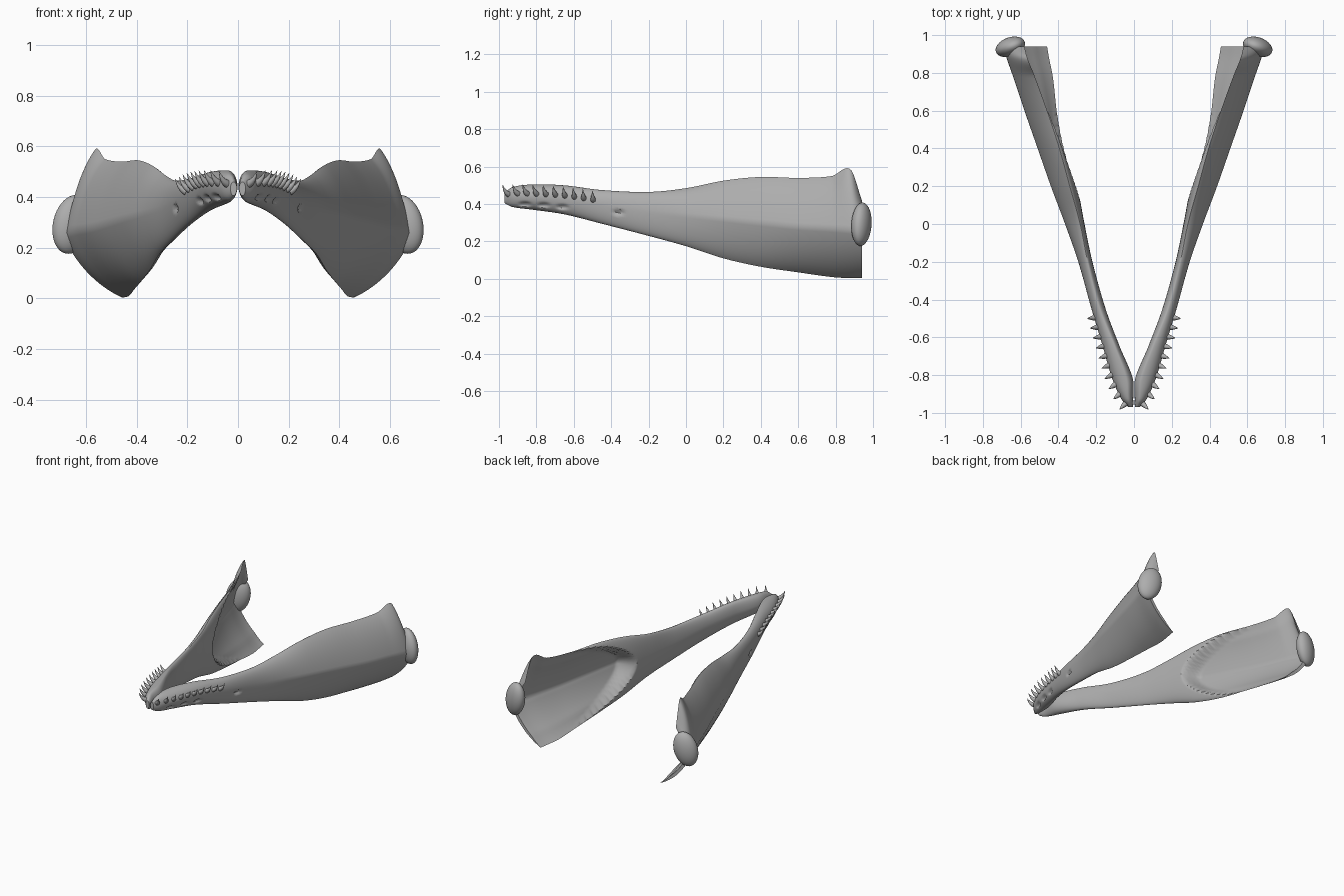
import bpy, bmesh, math
from mathutils import Vector, Matrix, Euler

if "Cube" in bpy.data.objects:
    bpy.data.objects.remove(bpy.data.objects["Cube"])

bone = bpy.data.materials.new("bone_grey")
bone.diffuse_color = (0.42, 0.42, 0.42, 1)
bone.use_nodes = True
bone.node_tree.nodes["Principled BSDF"].inputs["Base Color"].default_value = bone.diffuse_color

# y, top x, top z, outer x, middle z, bottom x, bottom z, inner x
SECTIONS = [
    (-.97, .018, .46, .03, .435, .018, .405, .004),
    (-.93, .03, .49, .065, .44, .03, .385, .004),
    (-.82, .04, .505, .115, .44, .06, .37, .006),
    (-.65, .10, .50, .165, .43, .115, .345, .075),
    (-.45, .18, .475, .225, .40, .185, .295, .15),
    (-.2, .245, .465, .295, .36, .255, .23, .22),
    (0, .285, .485, .365, .34, .31, .175, .262),
    (.2, .34, .525, .44, .32, .35, .11, .30),
    (.4, .395, .545, .51, .30, .385, .065, .35),
    (.6, .46, .54, .58, .28, .41, .035, .39),
    (.78, .525, .55, .64, .27, .43, .01, .42),
    (.88, .565, .585, .675, .26, .45, .004, .43),
    (.94, .58, .42, .69, .25, .46, .004, .44),
]
PITS = [(-.36, .355), (-.66, .385), (-.76, .395), (-.86, .40)]


def section(y):
    """Smoothly interpolated section values at y."""
    n = len(SECTIONS)
    i = max(k for k in range(n - 1) if SECTIONS[k][0] <= y + 1e-9)

    def slope(k, c):
        a, b = SECTIONS[max(k - 1, 0)], SECTIONS[min(k + 1, n - 1)]
        return (b[c] - a[c]) / (b[0] - a[0])
    p, q = SECTIONS[i], SECTIONS[i + 1]
    h = q[0] - p[0]
    t = (y - p[0]) / h
    return [(2*t**3 - 3*t*t + 1) * p[c] + (t**3 - 2*t*t + t) * h * slope(i, c)
            + (3*t*t - 2*t**3) * q[c] + (t**3 - t*t) * h * slope(i + 1, c)
            for c in range(1, 8)]


def smooth(t):
    t = min(max(t, 0), 1)
    return t * t * (3 - 2 * t)


def arc(s, top, side, bottom, round_mix):
    """Point on a bowed wall from top (s=0) through side to bottom (s=1)."""
    u = abs(2 * s - 1)
    end = top if s < .5 else bottom
    a = (1 - u) * math.pi / 2
    fx = round_mix * math.sin(a) + (1 - round_mix) * (1 - u)
    fz = round_mix * math.cos(a) + (1 - round_mix) * u
    return end[0] + (side[0] - end[0]) * fx, side[1] + (end[1] - side[1]) * fz


def wall_points(y, s):
    """Outer and inner wall points; the inner wall is hollowed at the rear."""
    tx, tz, ox, mz, bx, bz, ix = section(y)
    rear = smooth((y + .3) / .6)
    o = arc(s, (tx, tz), (ox, mz), (bx, bz), .95 - .5 * rear)
    i = arc(s, (tx, tz), (ix, mz), (bx, bz), .9)
    for py, pz in PITS:
        d = ((y - py) / .028) ** 2 + ((o[1] - pz) / .012) ** 2
        o = (o[0] - .014 * math.exp(-d * d), o[1])
    start = .13 + .5 * (2 * s - 1.0) ** 2
    hollow = smooth((y - start) / .05)
    edge = min(1, 6 * s, 6 * (1 - s))
    hx, hz = o[0] - .022 * edge, o[1] + .006 * edge * (s > .5)
    return o, (i[0] + (hx - i[0]) * hollow, i[1] + (hz - i[1]) * hollow)


def finish(name, bm, angle=40):
    bmesh.ops.recalc_face_normals(bm, faces=bm.faces)
    me = bpy.data.meshes.new(name)
    bm.to_mesh(me)
    bm.free()
    me.materials.append(bone)
    ob = bpy.data.objects.new(name, me)
    bpy.context.collection.objects.link(ob)
    mirror = ob.modifiers.new("mirror", 'MIRROR')
    mirror.use_mirror_merge = False
    bpy.ops.object.select_all(action='DESELECT')
    ob.select_set(True)
    bpy.context.view_layer.objects.active = ob
    bpy.ops.object.shade_smooth_by_angle(angle=math.radians(angle))
    return ob


# Jaw halves: lofted rings, solid in front and a thin open shell at the rear
bm = bmesh.new()
ROWS, M = 170, 32
rings = []
for r in range(ROWS + 1):
    y = -.97 + 1.91 * r / ROWS
    pts = [wall_points(y, k / M) for k in range(M + 1)]
    outer = [bm.verts.new((o[0], y, o[1])) for o, _ in pts]
    inner = [bm.verts.new((i[0], y, i[1])) for _, i in pts[1:-1]]
    rings.append((outer, [outer[0]] + inner + [outer[-1]]))
for a, b in zip(rings, rings[1:]):
    for w in (0, 1):
        for k in range(M):
            bm.faces.new((a[w][k], a[w][k + 1], b[w][k + 1], b[w][k]))
for o, i in (rings[0], rings[-1]):
    for k in range(M):
        bm.faces.new(list(dict.fromkeys((o[k], o[k + 1], i[k + 1], i[k]))))
finish("jaw_half", bm)

# Rear joint knobs
bm = bmesh.new()
mat = (Matrix.Translation((.655, .938, .292)) @ Euler((0, math.radians(-14), math.radians(-20))).to_matrix().to_4x4()
       @ Matrix.Diagonal((.078, .05, .118, 1)))
bmesh.ops.create_uvsphere(bm, u_segments=32, v_segments=20, radius=1, matrix=mat)
finish("joint_knob", bm)

# Teeth: curved cones leaning out of the front rim
bm = bmesh.new()
COUNT, SIDES, STEPS = 10, 10, 5
for n in range(COUNT):
    y = -.945 + .45 * n / (COUNT - 1)
    tx, tz, ox, mz = section(y)[:4]
    lean = Vector((1, -.9 * (1 - n / COUNT) ** 2 - .1, 0)).normalized()
    side = Vector((-lean.y, lean.x, 0))
    base = Vector((ox - .014, y, mz + .012))
    last = None
    for k in range(STEPS):
        t = k / STEPS
        c = base + lean * (.064 * t - .012 * t * t) + Vector((0, 0, .015 * t + .04 * t * t))
        axis = (lean * (.064 - .024 * t) + Vector((0, 0, .015 + .08 * t))).normalized()
        up = axis.cross(side)
        rad = .0165 * (1 - t ** 1.4)
        ring = [bm.verts.new(c + rad * (side * math.cos(q) + up * math.sin(q)))
                for q in (2 * math.pi * j / SIDES for j in range(SIDES))]
        if last:
            for j in range(SIDES):
                bm.faces.new((last[j], last[j - 1], ring[j - 1], ring[j]))
        else:
            bm.faces.new(ring)
        last = ring
    tip = bm.verts.new(base + lean * .052 + Vector((0, 0, .055)))
    for j in range(SIDES):
        bm.faces.new((last[j], last[j - 1], tip))
finish("teeth", bm)
